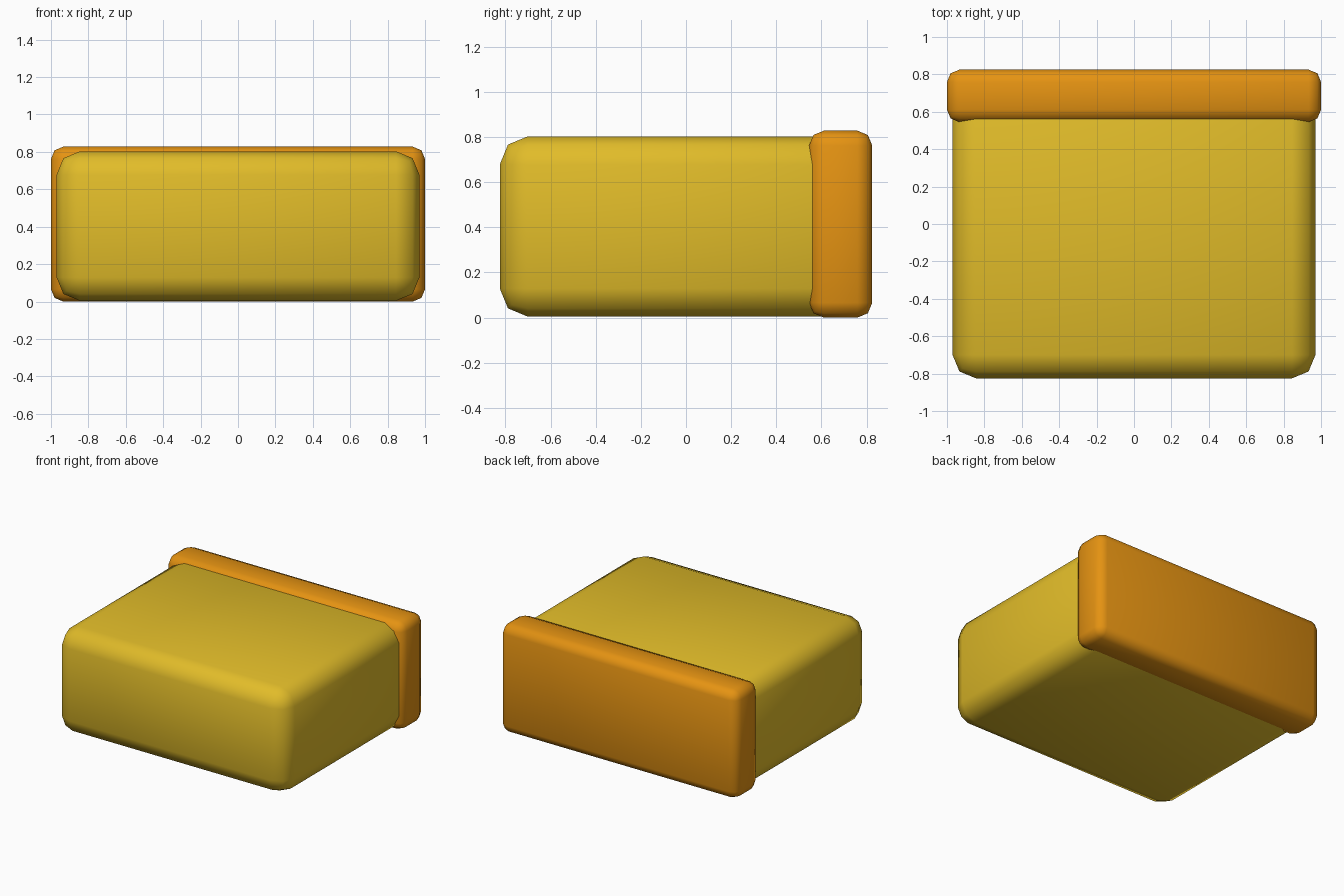
import bpy
import bmesh
from mathutils import Vector

if "Cube" in bpy.data.objects:
    bpy.data.objects.remove(bpy.data.objects["Cube"])


def material(name, rgb):
    m = bpy.data.materials.new(name)
    m.diffuse_color = (*rgb, 1.0)
    m.use_nodes = True
    m.node_tree.nodes["Principled BSDF"].inputs["Base Color"].default_value = m.diffuse_color
    return m


def rounded_box(name, low, high, radius, mat):
    """Box between two corners, all edges rounded with two segments."""
    low, high = Vector(low), Vector(high)
    size, mid = high - low, (high + low) / 2
    bm = bmesh.new()
    bmesh.ops.create_cube(bm, size=1.0)
    for v in bm.verts:
        v.co = Vector(a * b for a, b in zip(v.co, size)) + mid
    bmesh.ops.bevel(bm, geom=bm.edges[:], offset=radius, segments=2,
                    profile=0.5, affect='EDGES')
    for f in bm.faces:
        f.smooth = True
    mesh = bpy.data.meshes.new(name)
    bm.to_mesh(mesh)
    bm.free()
    mesh.materials.append(mat)
    obj = bpy.data.objects.new(name, mesh)
    bpy.context.collection.objects.link(obj)
    return obj


yellow = material("yellow", (0.75, 0.50, 0.022))
orange = material("orange", (0.78, 0.29, 0.006))

# Main cushion block, its back end sunk into the rear panel
rounded_box("main_block", (-0.97, -0.825, 0.004), (0.97, 0.73, 0.803), 0.125, yellow)

# Slightly larger panel across the back
rounded_box("back_panel", (-1.0, 0.545, 0.0), (1.0, 0.825, 0.828), 0.066, orange)
